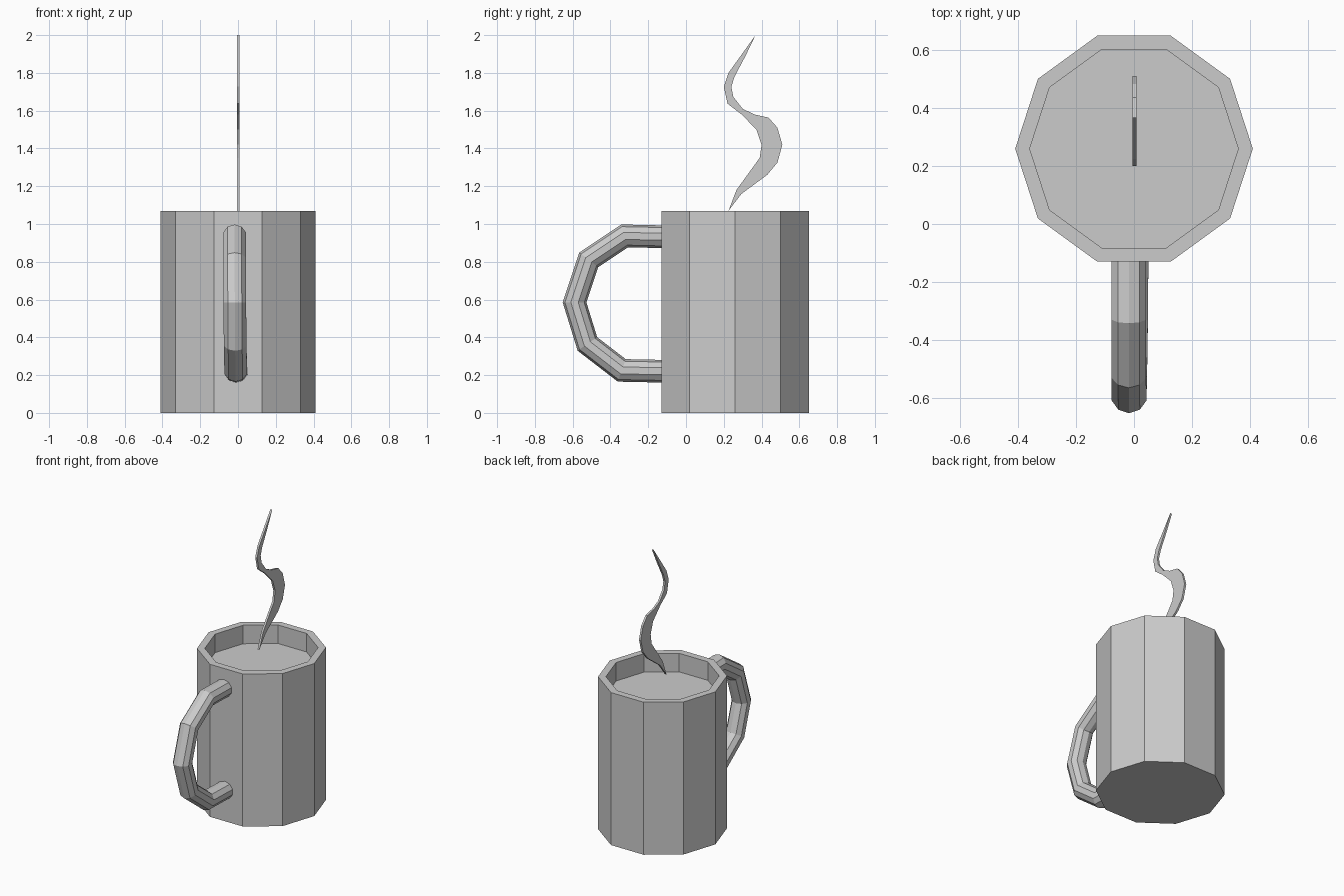
import bpy, bmesh
from math import cos, sin, tau
from mathutils import Vector

cube = bpy.data.objects.get("Cube")
if cube:
    bpy.data.objects.remove(cube, do_unlink=True)

grey = bpy.data.materials.new("light grey")
grey.use_nodes = True
colour = (0.6, 0.6, 0.6, 1)
grey.diffuse_color = colour
grey.node_tree.nodes["Principled BSDF"].inputs["Base Color"].default_value = colour

SIDES = 10
CUP_Y, RIM_Z, DRINK_Z = 0.26, 1.07, 0.94


def finish(name, bm):
    bmesh.ops.recalc_face_normals(bm, faces=bm.faces)
    mesh = bpy.data.meshes.new(name)
    bm.to_mesh(mesh)
    bm.free()
    mesh.materials.append(grey)
    obj = bpy.data.objects.new(name, mesh)
    bpy.context.collection.objects.link(obj)
    return obj


def loft(name, rings):
    """Skin a list of point rings and close both ends."""
    bm = bmesh.new()
    loops = [[bm.verts.new(p) for p in ring] for ring in rings]
    for a, b in zip(loops, loops[1:]):
        for i in range(len(a)):
            j = (i + 1) % len(a)
            bm.faces.new((a[i], a[j], b[j], b[i]))
    bm.faces.new(loops[0])
    bm.faces.new(loops[-1])
    return finish(name, bm)


def cup_ring(radius, z):
    return [(radius * cos(tau * i / SIDES), CUP_Y + radius * sin(tau * i / SIDES), z)
            for i in range(SIDES)]


# Cup: outer wall, rim, inner wall and the flat drink surface
loft("mug", [cup_ring(0.41, 0), cup_ring(0.41, RIM_Z),
             cup_ring(0.36, RIM_Z), cup_ring(0.36, DRINK_Z)])

# Handle: ten-sided tube with mitred bends
path = [Vector(p) for p in (
    (-0.018, -0.10, 0.932), (-0.018, -0.325, 0.937), (-0.018, -0.515, 0.81),
    (-0.017, -0.59, 0.585), (-0.015, -0.522, 0.365), (-0.012, -0.34, 0.225),
    (-0.010, -0.10, 0.22))]
side = Vector((1, 0, 0))
rings = []
for i, p in enumerate(path):
    before = (p - path[max(i - 1, 0)]).normalized()
    after = (path[min(i + 1, len(path) - 1)] - p).normalized()
    along = (before + after).normalized()
    mitre = 1 / along.dot(after if after.length else before)
    out = along.cross(side).normalized() * mitre
    rings.append([p + 0.06 * (out * cos(tau * k / SIDES)) + 0.063 * side * sin(tau * k / SIDES)
                  for k in range(SIDES)])
loft("handle", rings)

# Steam: thin wavy plume, as (y, z) edges from the base to the tip
back = [(0.225, 1.07), (0.267, 1.18), (0.39, 1.35), (0.40, 1.42), (0.373, 1.50),
        (0.294, 1.58), (0.22, 1.637), (0.20, 1.727), (0.225, 1.80), (0.368, 2.0)]
front = [(0.315, 1.89), (0.257, 1.78), (0.24, 1.727), (0.25, 1.674), (0.30, 1.61),
         (0.362, 1.58), (0.437, 1.563), (0.484, 1.51), (0.51, 1.42),
         (0.484, 1.325), (0.43, 1.26), (0.294, 1.16), (0.24, 1.09)]
outline = back + front
loft("steam", [[(x, y, z) for y, z in outline] for x in (-0.006, 0.008)])
